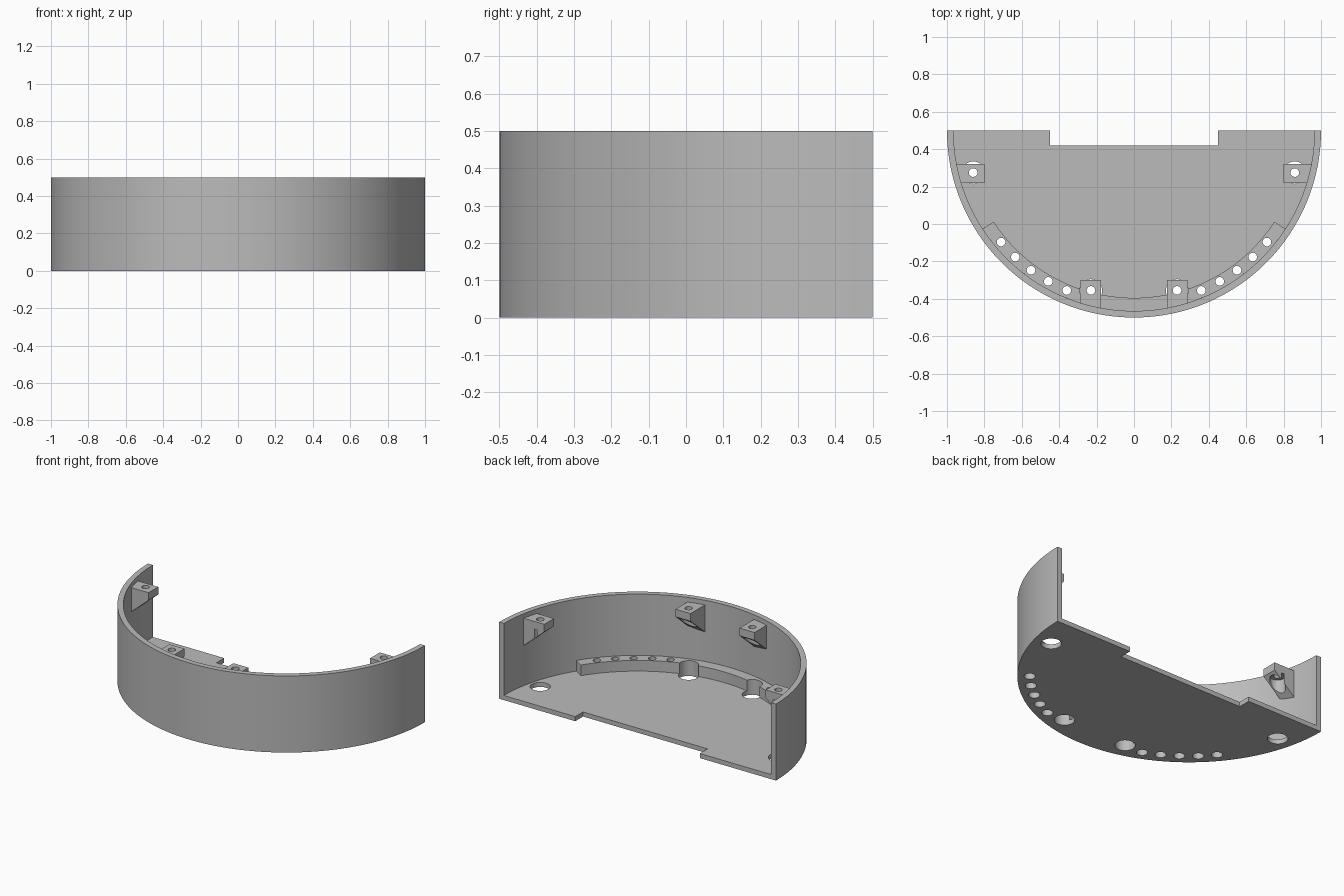
import bpy, bmesh
from math import sin, cos, radians
from mathutils import Matrix, Vector

if "Cube" in bpy.data.objects:
    bpy.data.objects.remove(bpy.data.objects["Cube"])

CY = 0.5          # arc centre on the y axis
R_OUT, R_IN, R_LEDGE = 1.0, 0.965, 0.895
FLOOR, LEDGE_TOP, HEIGHT = 0.03, 0.1, 0.5

grey = bpy.data.materials.new("plain grey")
grey.use_nodes = True
colour = (0.5, 0.5, 0.5, 1)
grey.diffuse_color = colour
grey.node_tree.nodes["Principled BSDF"].inputs["Base Color"].default_value = colour


def make(name, bm):
    bmesh.ops.recalc_face_normals(bm, faces=bm.faces)
    mesh = bpy.data.meshes.new(name)
    bm.to_mesh(mesh)
    bm.free()
    mesh.materials.append(grey)
    ob = bpy.data.objects.new(name, mesh)
    bpy.context.collection.objects.link(ob)
    return ob


def prism(name, points, direction):
    """Extrude a closed outline along a direction."""
    bm = bmesh.new()
    face = bm.faces.new([bm.verts.new(p) for p in points])
    new = bmesh.ops.extrude_face_region(bm, geom=[face])["geom"]
    bmesh.ops.translate(bm, vec=Vector(direction),
                        verts=[g for g in new if isinstance(g, bmesh.types.BMVert)])
    return make(name, bm)


def arc(radius, half_angle, z, steps):
    """Points along the front arc, from -x to +x."""
    angles = [radians(half_angle * (2 * i / steps - 1)) for i in range(steps + 1)]
    return [(radius * sin(a), CY - radius * cos(a), z) for a in angles]


def cutter(holes):
    """Vertical cylinders, each given as x, y, radius, top; mirrored in x."""
    bm = bmesh.new()
    for x, y, radius, top in holes:
        for side in (-1, 1):
            bmesh.ops.create_cone(bm, cap_ends=True, segments=32, radius1=radius,
                                  radius2=radius, depth=top + 0.1,
                                  matrix=Matrix.Translation((side * x, y, top / 2 - 0.05)))
    return make("hole_cutter", bm)


def cut(ob, tool):
    mod = ob.modifiers.new("holes", 'BOOLEAN')
    mod.operation, mod.solver, mod.object = 'DIFFERENCE', 'EXACT', tool
    bpy.context.view_layer.update()
    graph = bpy.context.evaluated_depsgraph_get()
    mesh = bpy.data.meshes.new_from_object(ob.evaluated_get(graph))
    ob.modifiers.clear()
    ob.data = mesh


# Curved wall
wall = prism("curved_wall", arc(R_OUT, 90, 0, 96) + arc(R_IN, 90, 0, 96)[::-1], (0, 0, HEIGHT))

# Half-round floor with a notch in the back edge
notch = [(0.45, CY, 0), (0.45, 0.42, 0), (-0.45, 0.42, 0), (-0.45, CY, 0)]
floor = prism("floor", arc(R_IN, 90, 0, 96) + notch, (0, 0, FLOOR))

# Raised ledge along the front of the floor
ledge = prism("front_ledge", arc(R_IN, 57, FLOOR, 60) + arc(R_LEDGE, 57, FLOOR, 60)[::-1],
              (0, 0, LEDGE_TOP - FLOOR))


# Screw brackets with sloping undersides
def bracket_profile(inner, outer):
    return [(inner, 0.47), (outer, 0.47), (outer, 0.29), (inner, 0.42)]


brackets = []
for label, s in (("left", 1), ("right", -1)):
    brackets.append(prism(label + "_side_bracket",
                          [(s * x, 0.22, z) for x, z in bracket_profile(0.8, 0.95)], (0, 0.1, 0)))
    brackets.append(prism(label + "_front_bracket",
                          [(s * 0.177, y, z) for y, z in bracket_profile(-0.3, -0.452)],
                          (s * 0.108, 0, 0)))

# Holes: screw access below the brackets, and a counterbored row in the ledge
screws = [(0.86, 0.275), (0.23, -0.355)]
row = []
for i in range(5):
    a = radians(22.8 + 6.8 * i)
    row.append((0.928 * sin(a), CY - 0.928 * cos(a)))

wide = cutter([(x, y, 0.06, 0.2) for x, y in screws] + [(x, y, 0.033, 0.07) for x, y in row])
narrow = cutter([(x, y, 0.023, 0.6) for x, y in screws + row])
access = cutter([(x, y, 0.046, 0.42) for x, y in screws])

for ob in (floor, ledge):
    cut(ob, wide)
    cut(ob, narrow)
for ob in brackets:
    cut(ob, access)
    cut(ob, narrow)
for tool in (wide, narrow, access):
    bpy.data.objects.remove(tool)

# Smooth curves, sharp edges
bpy.ops.object.select_all(action='DESELECT')
for ob in [wall, floor, ledge] + brackets:
    ob.select_set(True)
bpy.context.view_layer.objects.active = wall
bpy.ops.object.shade_smooth_by_angle(angle=radians(30))
